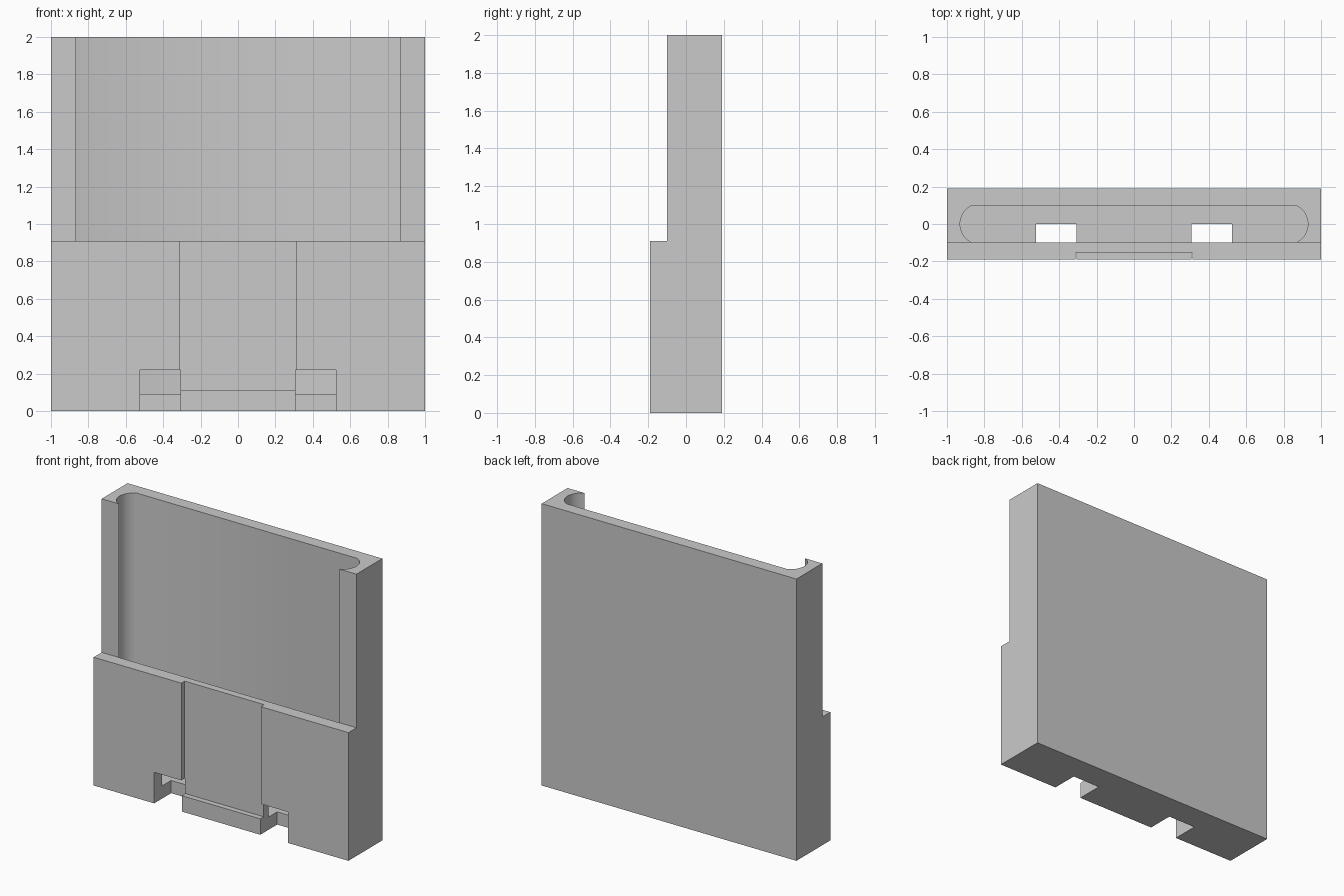
import bpy
import bmesh
from math import sin, cos, asin
from mathutils import Vector

cube = bpy.data.objects.get("Cube")
if cube:
    bpy.data.objects.remove(cube, do_unlink=True)

FRONT, LIP, BACK = -0.19, -0.10, 0.19
SHELF, FLOOR, TOP = 0.91, 0.09, 2.0
COLOUR = (0.59, 0.59, 0.59, 1)

grey = bpy.data.materials.new("plain grey")
grey.use_nodes = True
grey.diffuse_color = COLOUR
grey.node_tree.nodes["Principled BSDF"].inputs["Base Color"].default_value = COLOUR


def prism(name, points, offset):
    """Closed solid swept from a flat outline along an offset."""
    bm = bmesh.new()
    near = [bm.verts.new(p) for p in points]
    far = [bm.verts.new(Vector(p) + Vector(offset)) for p in points]
    bm.faces.new(near)
    bm.faces.new(far[::-1])
    for i in range(len(points)):
        bm.faces.new((near[i - 1], near[i], far[i], far[i - 1]))
    bmesh.ops.recalc_face_normals(bm, faces=bm.faces[:])
    mesh = bpy.data.meshes.new(name)
    bm.to_mesh(mesh)
    bm.free()
    mesh.materials.append(grey)
    obj = bpy.data.objects.new(name, mesh)
    bpy.context.collection.objects.link(obj)
    return obj


def box(name, x0, x1, y0, y1, z0, z1):
    points = [(x0, y0, z0), (x1, y0, z0), (x1, y1, z0), (x0, y1, z0)]
    return prism(name, points, (0, 0, z1 - z0))


def cut(target, cutter):
    cutter.hide_render = True
    mod = target.modifiers.new("cut", 'BOOLEAN')
    mod.operation = 'DIFFERENCE'
    mod.solver = 'EXACT'
    mod.object = cutter
    bpy.context.view_layer.objects.active = target
    bpy.ops.object.modifier_apply(modifier=mod.name)
    bpy.data.objects.remove(cutter, do_unlink=True)


# Stepped outer block, extruded across its width
side = [(FRONT, 0), (BACK, 0), (BACK, TOP), (LIP, TOP), (LIP, SHELF), (FRONT, SHELF)]
holder = prism("holder_body", [(-1, y, z) for y, z in side], (2, 0, 0))

# Front opening between the two side lips, above the shelf
bow, half = 0.065, -LIP
mouth = 0.93 - bow
opening = [(-0.3, 1.0), (LIP, SHELF), (0, SHELF), (0, 2.1), (-0.3, 2.1)]
cut(holder, prism("opening_cutter", [(-mouth, y, z) for y, z in opening],
                  (2 * mouth, 0, 0)))

# Deep pocket with bowed ends
radius = (half ** 2 + bow ** 2) / (2 * bow)
sweep = asin(half / radius)
steps = 16
arc = [(mouth, LIP, FLOOR)]
for i in range(1, steps):
    a = sweep * (2 * i / steps - 1)
    arc.append((0.93 - radius + radius * cos(a), radius * sin(a), FLOOR))
arc.append((mouth, half, FLOOR))
outline = arc + [(-x, y, z) for x, y, z in reversed(arc)]
cut(holder, prism("pocket_cutter", outline, (0, 0, 2.1 - FLOOR)))

# Shallow panel recess in the front
cut(holder, box("recess_cutter", -0.312, 0.312, -0.3, -0.152, 0.113, 1.1))

# Two notches through the bottom front edge
for s in (-1, 1):
    x0, x1 = sorted((s * 0.308, s * 0.525))
    cut(holder, box("notch_cutter", x0, x1, -0.3, 0, -0.1, 0.22))

# Smooth bowed ends, crisp edges elsewhere
bpy.ops.object.select_all(action='DESELECT')
holder.select_set(True)
bpy.context.view_layer.objects.active = holder
bpy.ops.object.shade_smooth_by_angle(angle=0.5)
